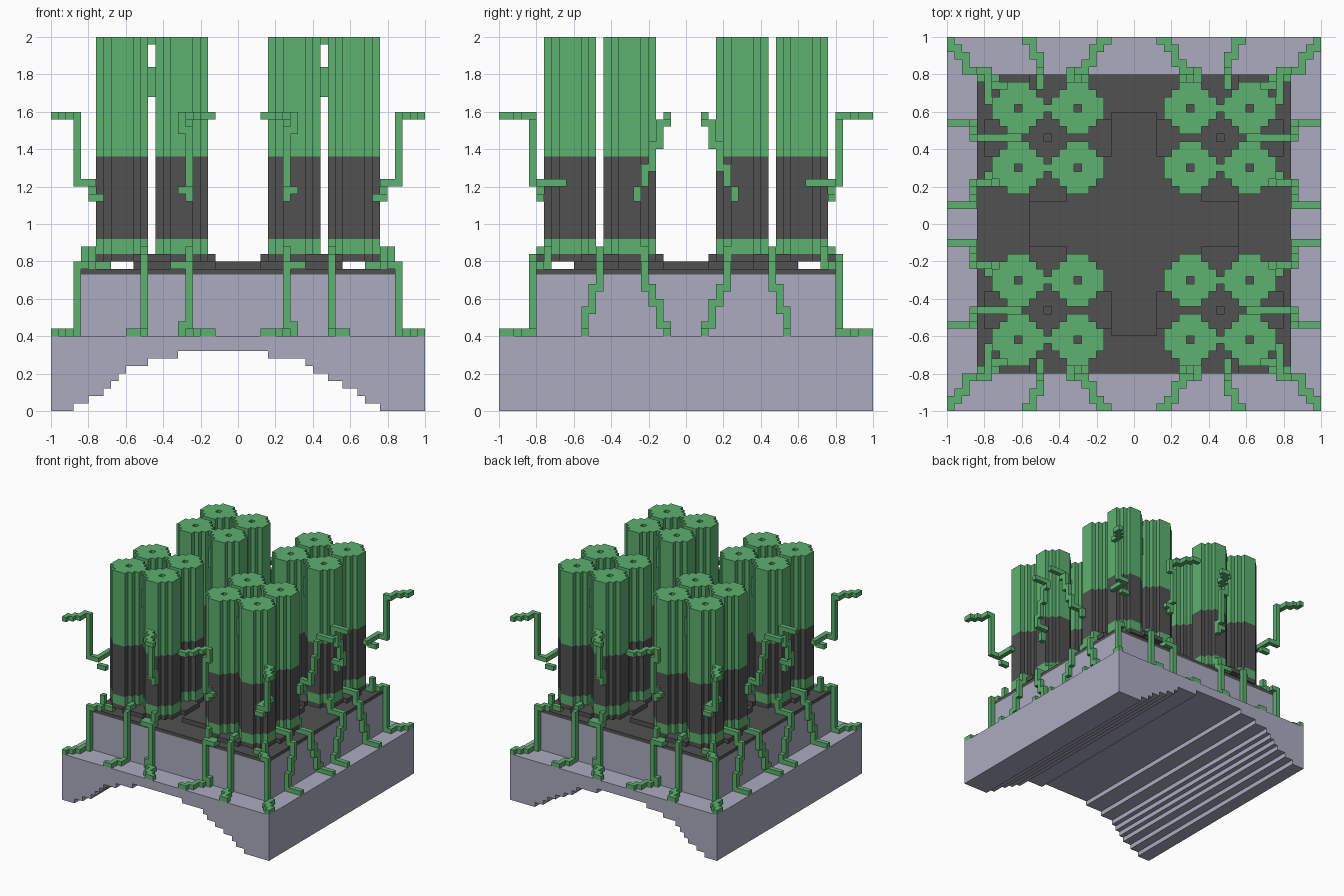
import bpy, bmesh, math

cube = bpy.data.objects.get("Cube")
if cube:
    bpy.data.objects.remove(cube, do_unlink=True)

U = 0.04  # size of one block


def material(name, rgb):
    m = bpy.data.materials.new(name)
    m.use_nodes = True
    m.diffuse_color = (*rgb, 1)
    for n in m.node_tree.nodes:
        if n.type == 'BSDF_PRINCIPLED':
            n.inputs["Base Color"].default_value = (*rgb, 1)
    return m


STONE = material("lavender stone", (0.41, 0.41, 0.53))
DARK = material("charcoal", (0.083, 0.083, 0.083))
GREEN = material("leaf green", (0.11, 0.44, 0.16))


def finish(name, bm, mats, mirror=False):
    bmesh.ops.remove_doubles(bm, verts=bm.verts, dist=1e-5)
    bmesh.ops.recalc_face_normals(bm, faces=bm.faces)
    bmesh.ops.dissolve_limit(bm, angle_limit=0.01, verts=bm.verts, edges=bm.edges,
                             delimit={'MATERIAL'})
    me = bpy.data.meshes.new(name)
    bm.to_mesh(me)
    bm.free()
    for m in mats:
        me.materials.append(m)
    ob = bpy.data.objects.new(name, me)
    bpy.context.collection.objects.link(ob)
    if mirror:
        mod = ob.modifiers.new("Mirror", 'MIRROR')
        mod.use_axis = (True, True, False)
        mod.use_mirror_merge = False
    return ob


def box(name, x, y, z0, z1, mat):
    bm = bmesh.new()
    bmesh.ops.create_cube(bm, size=1)
    for v in bm.verts:
        v.co = (v.co.x * 2 * x, v.co.y * 2 * y, z0 + (v.co.z + 0.5) * (z1 - z0))
    return finish(name, bm, [mat])


def footprint(name, cells, levels, mats, mirror=True):
    """Extrude a set of grid squares through a list of heights, one material per band."""
    bm = bmesh.new()

    def quad(pts, mi):
        f = bm.faces.new([bm.verts.new(p) for p in pts])
        f.material_index = mi
    for i, j in cells:
        a, b, c, d = i * U, (i + 1) * U, j * U, (j + 1) * U
        quad([(a, c, levels[-1]), (b, c, levels[-1]), (b, d, levels[-1]), (a, d, levels[-1])],
             len(levels) - 2)
        quad([(a, d, levels[0]), (b, d, levels[0]), (b, c, levels[0]), (a, c, levels[0])], 0)
        sides = {(-1, 0): ((a, d), (a, c)), (1, 0): ((b, c), (b, d)),
                 (0, -1): ((a, c), (b, c)), (0, 1): ((b, d), (a, d))}
        for (di, dj), (p, q) in sides.items():
            if (i + di, j + dj) in cells:
                continue
            for k in range(len(levels) - 1):
                lo, hi = levels[k], levels[k + 1]
                quad([(*p, lo), (*q, lo), (*q, hi), (*p, hi)], k)
    return finish(name, bm, mats, mirror)


def vine(name, path):
    """Chain of green blocks that follows waypoints given in block coordinates."""
    cells = {tuple(path[0])}
    cur = list(path[0])
    for target in path[1:]:
        for ax in range(3):
            while cur[ax] != target[ax]:
                cur[ax] += 1 if target[ax] > cur[ax] else -1
                cells.add(tuple(cur))
    bm = bmesh.new()
    for c in cells:
        for ax in range(3):
            for s in (0, 1):
                n = list(c)
                n[ax] += 2 * s - 1
                if tuple(n) in cells:
                    continue
                o = [(0, 0), (1, 0), (1, 1), (0, 1)]
                pts = []
                for u, w in (o if s else o[::-1]):
                    p = list(c)
                    p[ax] += s
                    p[(ax + 1) % 3] += u
                    p[(ax + 2) % 3] += w
                    pts.append(bm.verts.new([t * U for t in p]))
                bm.faces.new(pts)
    # no vertex welding here, so touching blocks keep clean outward normals
    me = bpy.data.meshes.new(name)
    bm.to_mesh(me)
    bm.free()
    me.materials.append(GREEN)
    ob = bpy.data.objects.new(name, me)
    bpy.context.collection.objects.link(ob)
    mod = ob.modifiers.new("Mirror", 'MIRROR')
    mod.use_axis = (True, True, False)
    mod.use_mirror_merge = False


# base slab with a stepped vault running front to back
steps = [(-.88, .04), (-.8, .08), (-.72, .12), (-.68, .16), (-.64, .2), (-.6, .24),
         (-.48, .28), (-.32, .32), (.16, .28), (.36, .24), (.4, .2), (.48, .16),
         (.56, .12), (.64, .08), (.68, .04), (.76, 0)]
outline, z = [(-1, .4), (-1, 0)], 0
for x, h in steps:
    outline += [(x, z), (x, h)]
    z = h
outline += [(1, 0), (1, .4)]
bm = bmesh.new()
face = bm.faces.new([bm.verts.new((x, -1, h)) for x, h in outline])
ext = bmesh.ops.extrude_face_region(bm, geom=[face])
for v in ext["geom"]:
    if isinstance(v, bmesh.types.BMVert):
        v.co.y = 1
finish("vaulted_base", bm, [STONE])

# pedestal and deck
box("pedestal", .84, .8, .4, .73, STONE)
box("deck", .84, .8, .73, .76, DARK)
cross = {(i, j) for i in range(-15, 15) for j in range(-15, 15)
         if (-14 <= i < 14 and -3 <= j < 3) or (-3 <= i < 3)
         or (-9 <= i < 9 and -9 <= j < 9)}
footprint("deck_cross", cross, [.76, .8], [DARK], mirror=False)

# towers: four per corner, stepped round footprint with an open core
ring = {(i, j) for i in range(-3, 4) for j in range(-3, 4)
        if abs(i) + abs(j) <= 4 and (i, j) != (0, 0)}
plate = {(i, j) for i in range(3, 20) for j in range(3, 20)
         if abs(i - 11) <= 2 or abs(j - 11) <= 2}
for ci in (7, 15):
    for cj in (7, 15):
        cells = {(ci + i, cj + j) for i, j in ring}
        plate |= cells | {(ci, cj)}
        footprint("tower_%d_%d" % (ci, cj), cells, [.84, .92, 1.36, 2],
                  [GREEN, DARK, GREEN])
footprint("tower_plate", plate - {(11, 11)}, [.8, .84], [DARK])

# small bridges between neighbouring towers
for j in (7, 15):
    vine("bridge_top_%d" % j, [(11, j, 49), (11, j, 49)])
    vine("bridge_middle_%d" % j, [(11, j, 42), (11, j, 45)])

# vines from the base up to the towers
corner = [(24, 24), (24, 23), (23, 23), (23, 22), (22, 22), (22, 20), (21, 20)]
inner = [(3, 24), (4, 24), (4, 23), (5, 23), (5, 21), (6, 21), (6, 20), (7, 20)]


def at(points, k):
    return [(x, y, k) for x, y in points]


vine("corner_root", at(corner, 10) + [(21, 20, 19), (20, 19, 19), (19, 18, 19), (17, 18, 19),
                                      (19, 18, 19), (19, 18, 21)])
vine("front_inner_root", at(inner, 10) + [(7, 20, 11), (6, 20, 11), (6, 20, 19), (8, 19, 19),
                                          (6, 19, 19), (6, 19, 21)])
vine("front_outer_root", [(14, 24, 10), (13, 24, 10), (13, 22, 10), (12, 22, 10), (12, 20, 10),
                          (12, 20, 20), (12, 19, 21), (12, 18, 21)])
vine("side_outer_root", [(24, 13, 10), (21, 13, 10), (21, 13, 13), (21, 12, 13), (21, 12, 16),
                         (21, 11, 16), (21, 11, 19), (20, 11, 19), (20, 11, 21), (15, 11, 21)])
vine("side_inner_root", [(24, 2, 10), (21, 2, 10), (21, 2, 11), (21, 3, 11), (21, 3, 14),
                         (21, 4, 14), (21, 4, 16), (21, 5, 16), (21, 5, 19), (19, 5, 19),
                         (18, 5, 20), (18, 5, 21)])

# loose tendrils higher up
vine("corner_tendril", at(corner, 39) + [(21, 20, 30), (19, 20, 30), (19, 16, 30)])
vine("corner_tendril_tip", [(19, 19, 28), (18, 19, 28)])
vine("front_tendril", at(inner, 39) + [(7, 20, 37), (6, 20, 37), (6, 20, 30), (6, 19, 30),
                                       (6, 19, 29), (7, 19, 29), (6, 19, 29), (6, 19, 28)])
vine("side_tendril", [(24, 2, 39), (21, 2, 39), (21, 2, 38), (21, 3, 38), (21, 3, 35),
                      (21, 4, 35), (21, 4, 32), (21, 5, 32), (21, 5, 30), (19, 5, 30)])
vine("side_tendril_tip", [(19, 6, 28), (19, 6, 29)])
